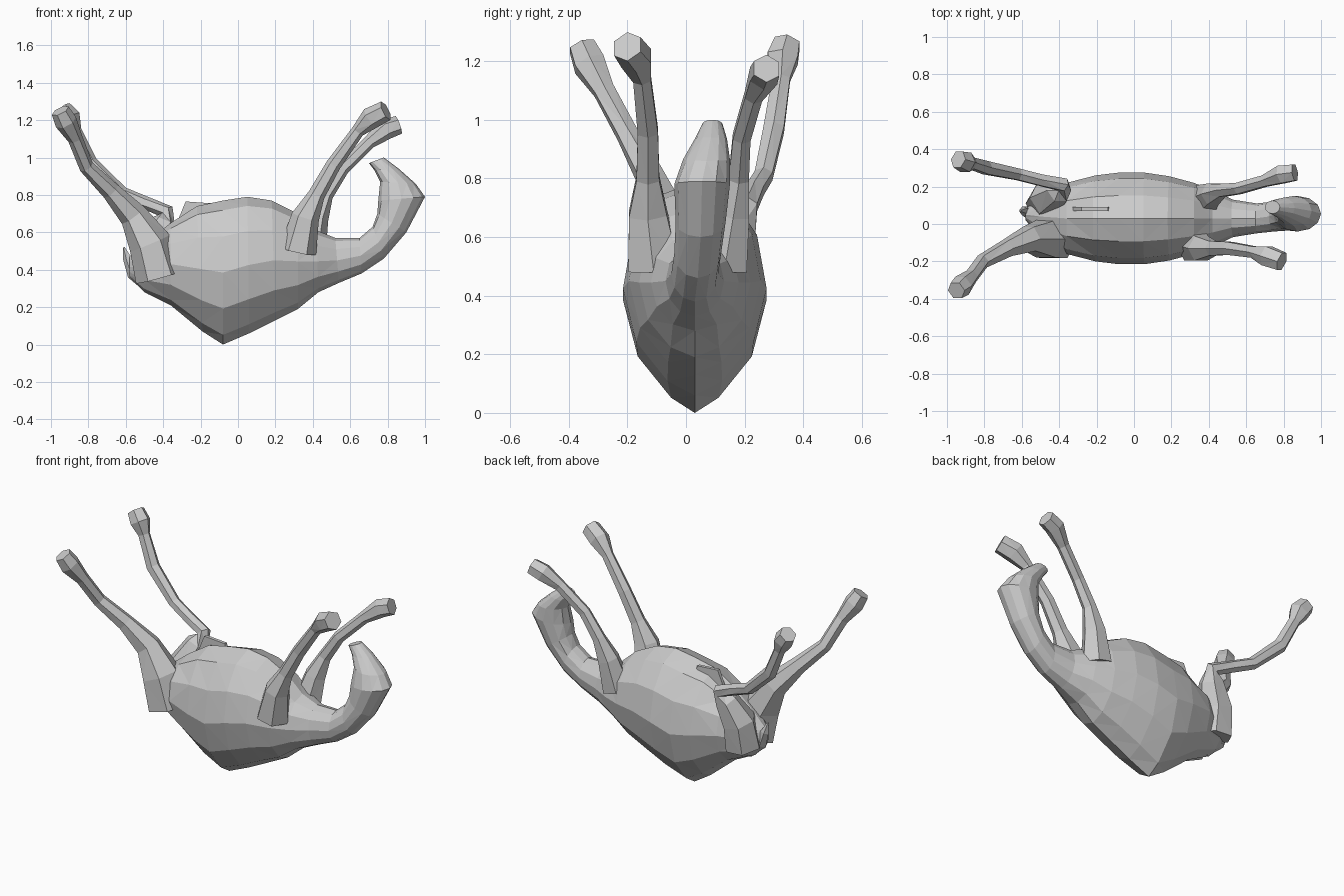
import bpy, bmesh, math
from mathutils import Vector


def skin(name, rings):
    """Bridge equal-sized rings into a closed, flat faceted mesh."""
    bm = bmesh.new()
    vs = [[bm.verts.new(p) for p in r] for r in rings]
    n = len(vs[0])
    for a, b in zip(vs, vs[1:]):
        for i in range(n):
            bm.faces.new((a[i], a[(i + 1) % n], b[(i + 1) % n], b[i]))
    bm.faces.new(vs[0])
    bm.faces.new(vs[-1])
    bmesh.ops.recalc_face_normals(bm, faces=bm.faces)
    bmesh.ops.triangulate(bm, faces=bm.faces)
    me = bpy.data.meshes.new(name)
    bm.to_mesh(me)
    bm.free()
    ob = bpy.data.objects.new(name, me)
    bpy.context.collection.objects.link(ob)
    return ob


def profile_ring(x0, z0, x1, z1, y, w, power, n=12):
    """Ring between an outer (0) and inner (1) outline point; power sharpens the outer half."""
    out = []
    for i in range(n):
        a = 2 * math.pi * i / n
        c, s = math.cos(a), math.sin(a)
        t = 0.5 - 0.5 * c
        k = abs(s) ** power if c > 0 else abs(s)
        out.append((x0 + (x1 - x0) * t, y + w * math.copysign(k, s), z0 + (z1 - z0) * t))
    return out


def tube(name, path, n=6):
    """Tapered limb along (x, y, z, radius) points."""
    pts = [Vector(p[:3]) for p in path]
    rings = []
    for i, p in enumerate(pts):
        d = (pts[min(i + 1, len(pts) - 1)] - pts[max(i - 1, 0)]).normalized()
        u = d.cross(Vector((0, 1, 0))).normalized()
        v = d.cross(u)
        r = path[i][3]
        rings.append([p + r * (u * math.cos(2 * math.pi * k / n) + v * math.sin(2 * math.pi * k / n))
                      for k in range(n)])
    return skin(name, rings)


# Body, neck and head: outer x,z / inner x,z / centre y / half width / sharpness
body = [
    (-.58, .36, -.58, .47, .05, .03, 1),
    (-.50, .28, -.50, .54, .04, .11, 1),
    (-.36, .21, -.36, .65, .03, .19, 1.2),
    (-.19, .07, -.22, .74, .03, .23, 1.4),
    (-.08, .00, -.08, .77, .03, .245, 1.6),
    (.06, .06, .05, .79, .03, .245, 1.4),
    (.20, .13, .18, .77, .03, .225, 1.3),
    (.32, .19, .32, .70, .03, .19, 1.2),
    (.43, .28, .42, .61, .03, .15, 1),
    (.54, .33, .52, .57, .03, .10, 1),
    (.66, .38, .65, .57, .03, .08, 1),
    (.78, .46, .72, .63, .04, .08, 1),
    (.90, .60, .745, .70, .05, .085, 1),
    (1.0, .79, .75, .77, .055, .095, 1),
    (.95, .86, .76, .87, .07, .08, 1),
    (.86, .94, .73, .93, .085, .055, 1),
    (.78, 1.0, .70, .97, .09, .035, 1),
]
skin("body_neck_head", [profile_ring(*r) for r in body])

# Front legs
tube("front_leg_near", [(.32, -.11, .50, .10), (.36, -.13, .68, .075), (.42, -.13, .80, .045),
                        (.51, -.13, .96, .04), (.64, -.15, 1.14, .035), (.71, -.17, 1.21, .06),
                        (.79, -.20, 1.25, .055)])
tube("front_leg_far", [(.38, .13, .50, .09), (.42, .16, .68, .065), (.47, .18, .80, .04),
                       (.56, .19, .94, .035), (.70, .23, 1.08, .035), (.79, .265, 1.15, .055),
                       (.86, .275, 1.175, .05)])

# Hind legs with haunches
tube("hind_leg_near", [(-.42, -.07, .36, .13), (-.47, -.08, .54, .115), (-.56, -.08, .69, .075),
                       (-.68, -.13, .82, .05), (-.81, -.20, .95, .04), (-.87, -.28, 1.10, .04),
                       (-.92, -.33, 1.19, .06), (-.95, -.355, 1.25, .05)])
tube("hind_leg_far", [(-.47, .11, .36, .11), (-.46, .14, .52, .10), (-.40, .18, .65, .07),
                      (-.38, .21, .71, .04), (-.50, .235, .76, .035), (-.62, .265, .81, .035),
                      (-.79, .30, .97, .04), (-.87, .325, 1.14, .035), (-.90, .33, 1.21, .06),
                      (-.94, .345, 1.26, .05)])

# Tail lying along the rump, and small belly ridge
tube("tail", [(-.46, .05, .29, .03), (-.56, .06, .38, .035), (-.59, .07, .46, .025),
              (-.61, .07, .52, .006)], 5)
skin("belly_ridge", [[(x, y, z) for x, z in ((-.34, .62), (-.28, .765), (-.14, .755), (-.12, .68))]
                     for y in (.07, .09)])
